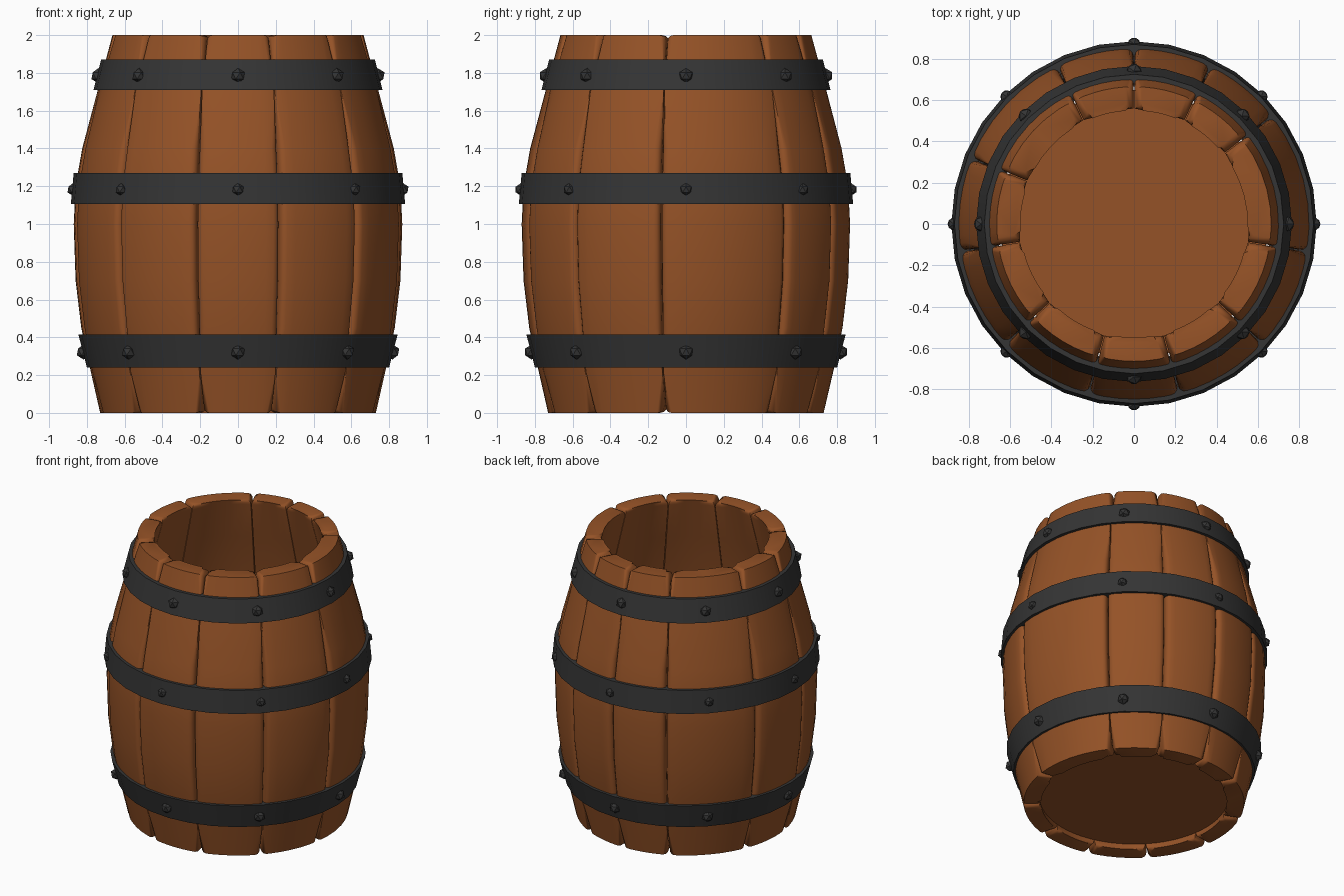
import bpy, bmesh, math
from mathutils import Vector

cube = bpy.data.objects.get("Cube")
if cube:
    bpy.data.objects.remove(cube)


def material(name, rgb, rough):
    m = bpy.data.materials.new(name)
    m.use_nodes = True
    m.diffuse_color = (*rgb, 1)
    bsdf = m.node_tree.nodes["Principled BSDF"]
    bsdf.inputs["Base Color"].default_value = (*rgb, 1)
    bsdf.inputs["Roughness"].default_value = rough
    return m


WOOD = material("brown_wood", (0.30, 0.085, 0.02), 0.8)
IRON = material("dark_iron", (0.035, 0.035, 0.035), 0.6)


def finish(bm, name, mat, angle=None):
    bmesh.ops.recalc_face_normals(bm, faces=bm.faces)
    mesh = bpy.data.meshes.new(name)
    bm.to_mesh(mesh)
    bm.free()
    mesh.materials.append(mat)
    obj = bpy.data.objects.new(name, mesh)
    bpy.context.collection.objects.link(obj)
    if angle:
        bpy.ops.object.select_all(action="DESELECT")
        obj.select_set(True)
        bpy.context.view_layer.objects.active = obj
        bpy.ops.object.shade_smooth_by_angle(angle=math.radians(angle))
    return obj


def polar(r, a, z):
    return Vector((r * math.cos(a), r * math.sin(a), z))


# Barrel silhouette: (height, outer radius)
PROFILE = [(0, .73), (.22, .78), (.45, .83), (.7, .86), (1, .87),
           (1.2, .86), (1.4, .825), (1.7, .745), (2, .665)]
THICK = 0.115
STEPS = 6


def stave(name, start, end):
    """Curved plank between two angles, rounded along its seams and inner rims."""
    bm = bmesh.new()
    gap = math.radians(0.2)
    a0, a1 = math.radians(start) + gap, math.radians(end) - gap
    angles = [a0 + (a1 - a0) * i / STEPS for i in range(STEPS + 1)]
    rings = []
    for z, r in PROFILE:
        ring = [bm.verts.new(polar(r, a, z)) for a in angles]
        ring += [bm.verts.new(polar(r - THICK, a, z)) for a in reversed(angles)]
        rings.append(ring)
    n = len(rings[0])
    for low, high in zip(rings, rings[1:]):
        for i in range(n):
            j = (i + 1) % n
            bm.faces.new((low[i], low[j], high[j], high[i]))
    bm.faces.new(rings[0])
    bm.faces.new(rings[-1])

    # Soften the outer seams and the inner and side edges of both ends
    edges = []
    for low, high in zip(rings, rings[1:]):
        edges += [bm.edges.get((low[i], high[i])) for i in (0, STEPS)]
    for ring in (rings[0], rings[-1]):
        edges += [bm.edges.get((ring[i], ring[(i + 1) % n])) for i in range(STEPS, n)]
    bmesh.ops.bevel(bm, geom=edges, offset=0.035, segments=3, profile=0.5,
                    affect="EDGES", clamp_overlap=True)
    return finish(bm, name, WOOD, 50)


# Staves of uneven width
SEAMS = [-105, -75, -43, -9, 38, 64, 90, 116, 158, 189, 223, 255]
for k, (start, end) in enumerate(zip(SEAMS, SEAMS[1:])):
    stave(f"stave_{k + 1}", start, end)

# Floor board set just above the bottom rim
bm = bmesh.new()
bmesh.ops.create_cone(bm, cap_ends=True, segments=32, radius1=.65, radius2=.65, depth=.05)
bmesh.ops.translate(bm, verts=bm.verts, vec=(0, 0, .07))
finish(bm, "floor_board", WOOD, 40)


def hoop(name, z0, z1, r0, r1, sides=32, depth=0.06):
    """Iron band with a slanted rectangular section."""
    bm = bmesh.new()
    section = [(r0, z0), (r1, z1), (r1 - depth, z1), (r0 - depth, z0)]
    rings = [[bm.verts.new(polar(r, math.tau * k / sides, z)) for r, z in section]
             for k in range(sides)]
    for k in range(sides):
        a, b = rings[k], rings[(k + 1) % sides]
        for i in range(4):
            j = (i + 1) % 4
            bm.faces.new((a[i], b[i], b[j], a[j]))
    return finish(bm, name, IRON, 40)


def studs(name, z, r, size):
    """Eight faceted rivets around a hoop."""
    bm = bmesh.new()
    for k in range(8):
        new = bmesh.ops.create_icosphere(bm, subdivisions=1, radius=size)["verts"]
        bmesh.ops.translate(bm, verts=new, vec=polar(r, math.tau * k / 8, z))
    return finish(bm, name, IRON)


# Hoops with their rivets
for label, z0, z1, r0, r1, size in [("lower", .24, .415, .80, .845, .04),
                                    ("middle", 1.105, 1.27, .885, .87, .034),
                                    ("upper", 1.71, 1.87, .765, .725, .04)]:
    hoop(f"{label}_hoop", z0, z1, r0, r1)
    studs(f"{label}_rivets", (z0 + z1) / 2 - .005, (r0 + r1) / 2 - .005, size)
